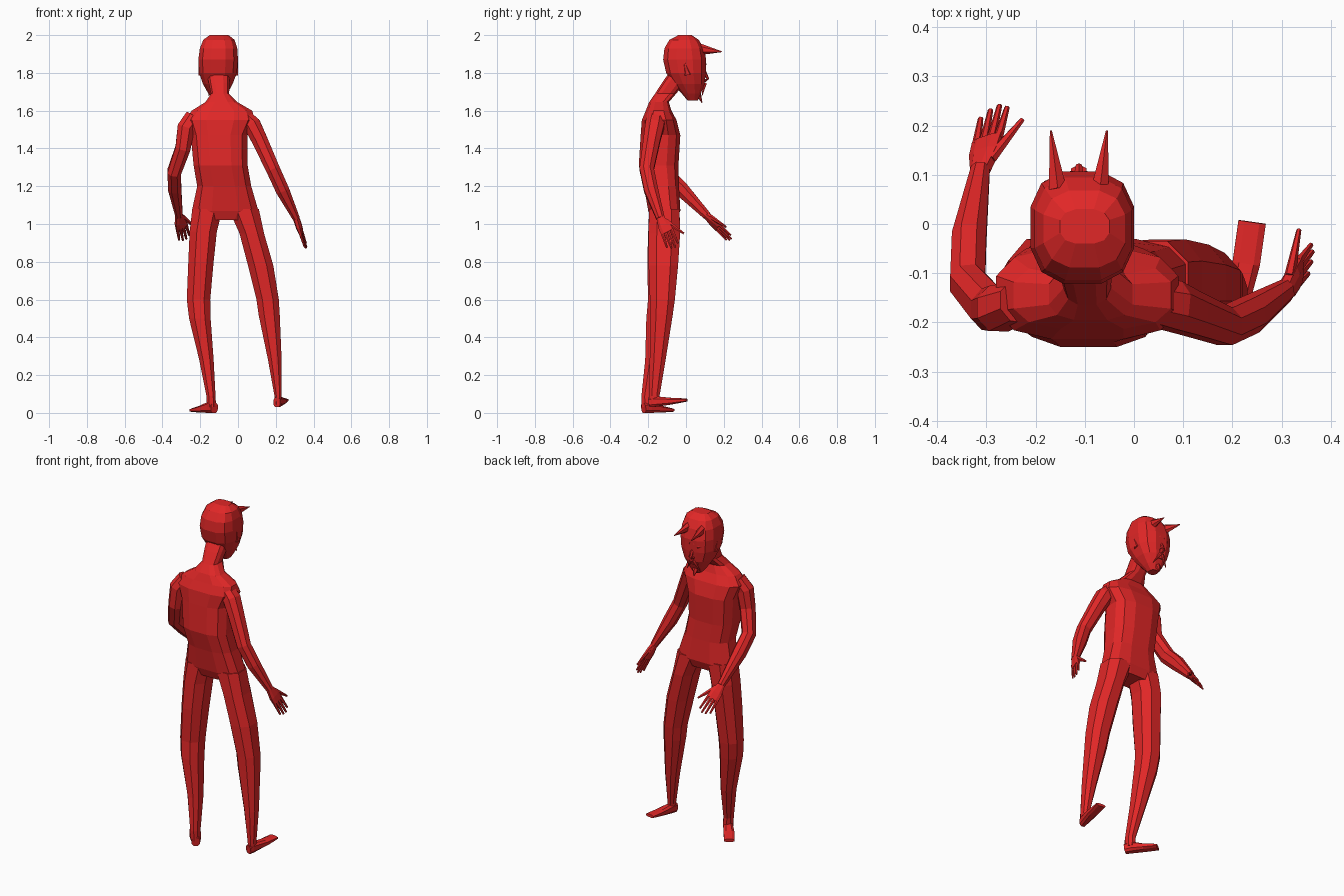
import bpy, bmesh, math
from mathutils import Vector

red = bpy.data.materials.new("devil_red")
red.diffuse_color = (0.75, 0.02, 0.02, 1)


def loft(name, rings, sides=8, power=0.85, axis=None):
    """Skin rings (x, y, z, half_width, half_depth). Rings are level unless a
    width axis is given; then each ring stands square to the path."""
    bm = bmesh.new()
    angles = [2 * math.pi * (i + 0.5) / sides for i in range(sides)]
    se = lambda t: math.copysign(abs(t) ** power, t)
    mu = max(abs(se(math.cos(a))) for a in angles)
    mv = max(abs(se(math.sin(a))) for a in angles)
    pts = [Vector(r[:3]) for r in rings]
    loops = []
    for i, r in enumerate(rings):
        u, v = Vector((1, 0, 0)), Vector((0, 1, 0))
        if axis:
            d = (pts[min(i + 1, len(pts) - 1)] - pts[max(i - 1, 0)]).normalized()
            u = Vector(axis)
            u = (u - d * u.dot(d)).normalized()
            v = d.cross(u)
        loops.append([bm.verts.new(pts[i] + u * (r[3] * se(math.cos(a)) / mu)
                                   + v * (r[4] * se(math.sin(a)) / mv)) for a in angles])
    for a, b in zip(loops, loops[1:]):
        for k in range(sides):
            n = (k + 1) % sides
            bm.faces.new((a[k], a[n], b[n], b[k]))
    bm.faces.new(loops[0])
    bm.faces.new(loops[-1])
    bmesh.ops.recalc_face_normals(bm, faces=bm.faces)
    mesh = bpy.data.meshes.new(name)
    bm.to_mesh(mesh)
    bm.free()
    mesh.materials.append(red)
    ob = bpy.data.objects.new(name, mesh)
    bpy.context.collection.objects.link(ob)
    return ob


def spike(name, a, b, w, t, tip=0.002, axis=(1, 0, 0), sides=6):
    loft(name, [(*a, w, t), (*b, tip, tip)], sides, 1, axis)


# Torso and neck
loft("torso", [
    (-.07, -.115, 1.02, .13, .065), (-.068, -.115, 1.07, .176, .085),
    (-.073, -.13, 1.20, .143, .093), (-.092, -.145, 1.31, .143, .105),
    (-.10, -.135, 1.47, .15, .105), (-.095, -.142, 1.55, .185, .092),
    (-.085, -.145, 1.60, .16, .068), (-.088, -.143, 1.645, .085, .052),
    (-.095, -.108, 1.69, .048, .056), (-.10, -.065, 1.75, .056, .06),
    (-.103, -.03, 1.80, .06, .06)], 12, .7)

# Head, bowed toward the back of the frame
loft("head", [
    (-.107, .035, 1.655, .026, .028), (-.107, .028, 1.69, .05, .05),
    (-.107, .015, 1.74, .078, .083), (-.106, 0, 1.80, .1, .105),
    (-.105, -.007, 1.87, .105, .114), (-.103, -.01, 1.93, .099, .104),
    (-.101, -.01, 1.975, .083, .078), (-.10, -.005, 2.0, .05, .035)], 12, .75)

# Face: nose, beard and paired horns, brows, eyes, moustache, ears
hx = -.112
spike("nose", (hx, .085, 1.83), (hx, .118, 1.765), .012, .012, .006)
loft("nose_base", [(hx, .09, 1.752, .012, .014), (hx, .105, 1.768, .016, .016)], 6, 1)
spike("beard", (hx, .06, 1.70), (hx, .085, 1.642), .024, .018)
loft("mouth", [(hx, .082, 1.718, .028, .014), (hx, .086, 1.73, .03, .014)], 6, 1)
for side, label in ((-1, "left"), (1, "right")):
    def at(x, y, z):
        return (hx + side * x, y, z)
    spike(label + "_horn", at(.043, .07, 1.925), at(.057, .19, 1.912), .018, .032)
    spike(label + "_brow", at(.012, .1, 1.845), at(.07, .085, 1.875), .008, .01, axis=(0, 1, 0))
    spike(label + "_moustache", at(.006, .1, 1.745), at(.045, .085, 1.68), .009, .009, axis=(0, 1, 0))
    loft(label + "_eye", [(*at(.02, .099, 1.828), .003, .003), (*at(.038, .098, 1.832), .009, .007),
                          (*at(.058, .088, 1.836), .003, .003)], 6, 1, (0, 0, 1))
    spike(label + "_ear", (-.105 + side * .092, .01, 1.79), (-.105 + side * .1, -.01, 1.86),
          .012, .02, .004)

# Legs
loft("left_leg", [
    (-.14, -.235 + .033, .03, .024, .033), (-.143, -.203, .09, .024, .033),
    (-.167, -.168, .28, .038, .048), (-.202, -.145, .50, .057, .065),
    (-.209, -.133, .60, .062, .068), (-.196, -.125, .80, .067, .08),
    (-.184, -.115, .96, .072, .085), (-.162, -.115, 1.08, .08, .08)], 8)
loft("right_leg", [
    (.212, -.17, .045, .018, .026), (.212, -.168, .09, .019, .028),
    (.195, -.15, .28, .036, .042), (.165, -.13, .52, .056, .06),
    (.157, -.125, .60, .059, .066), (.12, -.12, .78, .067, .078),
    (.073, -.115, .95, .065, .084), (.03, -.115, 1.08, .08, .08)], 8)

# Feet, splayed outward
loft("left_foot", [(-.125, -.225, .026, .022, .026), (-.145, -.195, .03, .025, .03),
                   (-.19, -.14, .02, .03, .018), (-.235, -.078, .014, .028, .009)],
     8, .7, (1, .8, 0))
loft("right_foot", [(.206, -.195, .056, .018, .026), (.212, -.165, .06, .021, .028),
                    (.228, -.08, .062, .028, .018), (.24, .004, .068, .028, .008)],
     8, .7, (1, 0, 0))

# Arms
loft("left_arm", [(-.235, -.16, 1.565, .045, .04), (-.275, -.172, 1.51, .046, .046),
                  (-.292, -.172, 1.40, .04, .043), (-.338, -.118, 1.275, .036, .042),
                  (-.335, -.03, 1.19, .035, .04), (-.312, .11, 1.045, .019, .022)],
     8, .9, (1, 0, 0))
loft("right_arm", [(.03, -.155, 1.57, .045, .04), (.075, -.165, 1.525, .05, .046),
                   (.112, -.18, 1.45, .045, .042), (.185, -.208, 1.29, .038, .037),
                   (.235, -.185, 1.18, .037, .036), (.308, -.135, 1.03, .022, .019)],
     8, .9, (0, 1, 0))


# Hands: flat palm, four fingers and a thumb
def hand(label, wrist, knuckle, tip, thumb, across):
    w, k, t, th, ax = map(Vector, (wrist, knuckle, tip, thumb, across))
    d = (k - w).normalized()
    ax = (ax - d * ax.dot(d)).normalized()
    mid = w.lerp(k, .55)
    loft(label + "_palm", [(*w, .02, .016), (*mid, .033, .015), (*k, .035, .011)],
         8, .75, tuple(ax))
    for i, shrink in enumerate((.85, 1, .95, .78)):
        o = 1.5 - i
        a = k + ax * (o * .0175) - d * .008
        b = k.lerp(t, shrink) + ax * (o * .021)
        spike(f"{label}_finger_{i + 1}", a, b, .009, .009, .005, tuple(ax))
    root = w.lerp(k, .3) + ax * .018
    spike(label + "_thumb", root, th, .013, .012, .005, tuple(ax))


hand("left", (-.312, .108, 1.047), (-.297, .172, .982), (-.282, .238, .915),
     (-.227, .212, .985), (.85, .35, .4))
hand("right", (.307, -.136, 1.033), (.334, -.098, .955), (.362, -.066, .872),
     (.335, -.012, .95), (.1, .9, .3))
